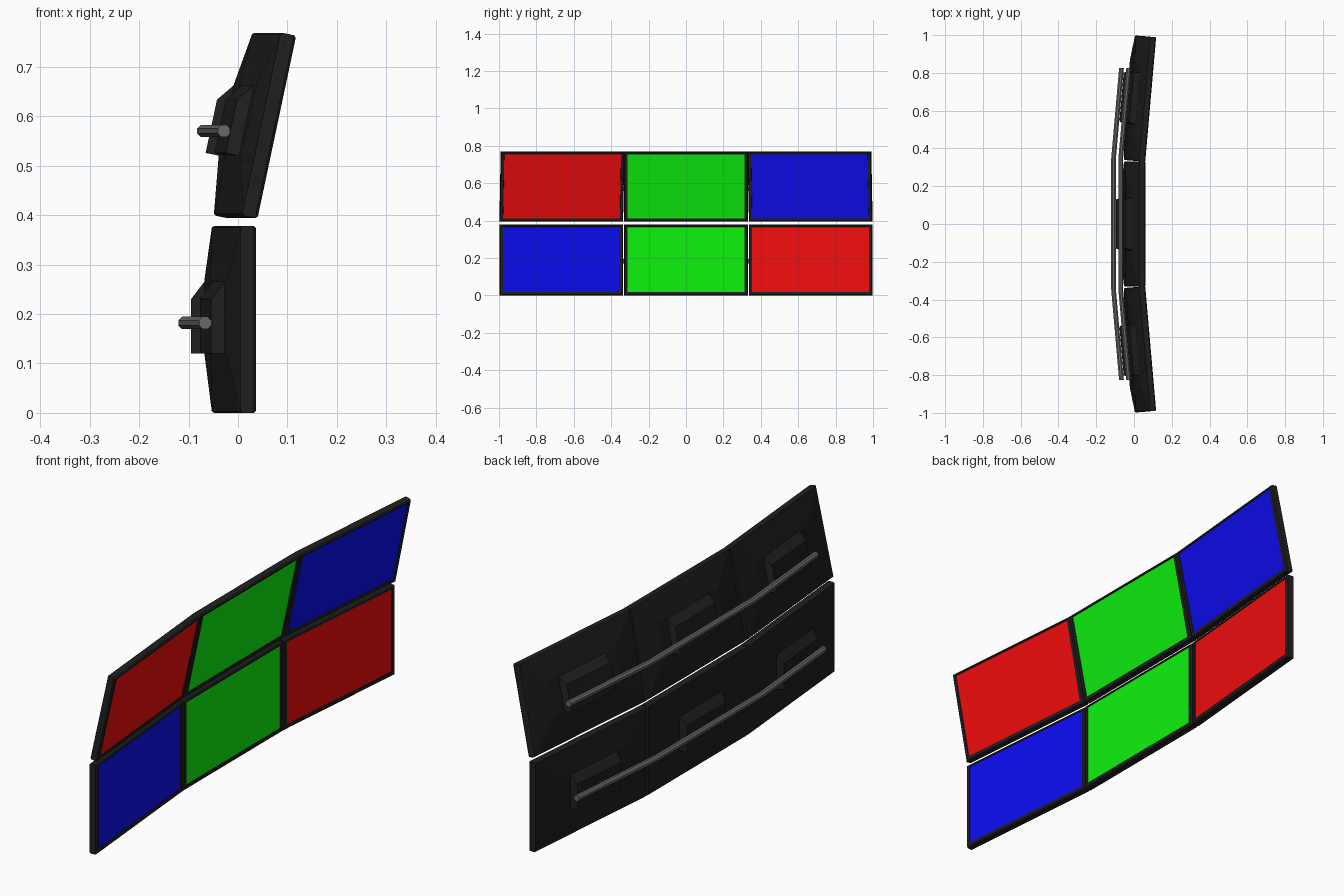
import bpy, bmesh
from math import radians, cos, sin, pi
from mathutils import Matrix, Vector

if "Cube" in bpy.data.objects:
    bpy.data.objects.remove(bpy.data.objects["Cube"])

W, H = 0.331, 0.378          # display half width, height
YAW, TILT = radians(5), radians(12)


def material(name, rgb):
    m = bpy.data.materials.new(name)
    m.diffuse_color = (*rgb, 1)
    m.use_nodes = True
    m.node_tree.nodes["Principled BSDF"].inputs["Base Color"].default_value = m.diffuse_color
    return m


BLACK = material("black_plastic", (0.015, 0.014, 0.014))
METAL = material("grey_metal", (0.14, 0.14, 0.14))
RED = material("red_screen", (0.9, 0.004, 0.004))
GREEN = material("green_screen", (0.004, 0.9, 0.004))
BLUE = material("blue_screen", (0.004, 0.004, 0.9))


def rect(x, w, z0, z1):
    return [(x, -w, z0), (x, w, z0), (x, w, z1), (x, -w, z1)]


def loft(name, rings, mat, matrix=Matrix(), cap_start=True, cap_end=True):
    """Skin a row of equal-length rings into one flat-faced object."""
    bm = bmesh.new()
    vs = [[bm.verts.new(p) for p in r] for r in rings]
    n = len(rings[0])
    for a, b in zip(vs, vs[1:]):
        for i in range(n):
            j = (i + 1) % n
            bm.faces.new((a[i], b[i], b[j], a[j]))
    if cap_start:
        bm.faces.new(vs[0])
    if cap_end:
        bm.faces.new(vs[-1][::-1])
    if len(rings) > 1:
        bmesh.ops.recalc_face_normals(bm, faces=bm.faces)
    me = bpy.data.meshes.new(name)
    bm.to_mesh(me)
    bm.free()
    me.materials.append(mat)
    ob = bpy.data.objects.new(name, me)
    ob.matrix_world = matrix
    bpy.context.collection.objects.link(ob)
    return ob


def display(name, matrix, colour):
    # bezel, chamfered rim and tapered back
    loft(name + "_case", [
        rect(-0.003, 0.313, 0.019, 0.367),
        rect(0, 0.314, 0.018, 0.368),
        rect(0, W - 0.004, 0.004, H - 0.004),
        rect(-0.005, W, 0, H),
        rect(-0.027, W, 0, H),
        rect(-0.032, W - 0.003, 0.003, H - 0.003),
        rect(-0.047, 0.2, 0.12, 0.268)], BLACK, matrix, cap_start=False)
    # mounting block with sloped top
    loft(name + "_mount", [
        rect(-0.045, 0.14, 0.12, 0.268),
        rect(-0.074, 0.13, 0.12, 0.23)], BLACK, matrix)
    # coloured panel
    loft(name + "_screen", [rect(-0.003, 0.313, 0.019, 0.367)], colour, matrix,
         cap_end=False)


def pole(name, x, z, r=0.0135):
    # octagonal bar bent to follow the three displays
    bend, end = 0.35, 0.825
    xe = x + (end - bend) * sin(YAW) / cos(YAW)
    path = [(xe, -end), (x, -bend), (x, bend), (xe, end)]
    rings = [[(px + r * cos(pi / 8 + k * pi / 4), py, z + r * sin(pi / 8 + k * pi / 4))
              for k in range(8)] for px, py in path]
    loft(name, rings, METAL)


# two rows of three displays, the upper row leaning forward
rows = [("lower", -0.021, 0.0, 0.0, (BLUE, GREEN, RED), -0.108, 0.182),
        ("upper", -0.018, 0.393, TILT, (RED, GREEN, BLUE), -0.070, 0.570)]
for row, x, z, tilt, colours, pole_x, pole_z in rows:
    for side, part, colour in zip((-1, 0, 1), ("left", "middle", "right"), colours):
        m = (Matrix.Translation((x, side * 0.336, z))
             @ Matrix.Rotation(-side * YAW, 4, 'Z')
             @ Matrix.Translation((0, side * W, 0))
             @ Matrix.Rotation(tilt, 4, 'Y'))
        display(f"{row}_{part}_display", m, colour)
    pole(row + "_support_pole", pole_x, pole_z)
